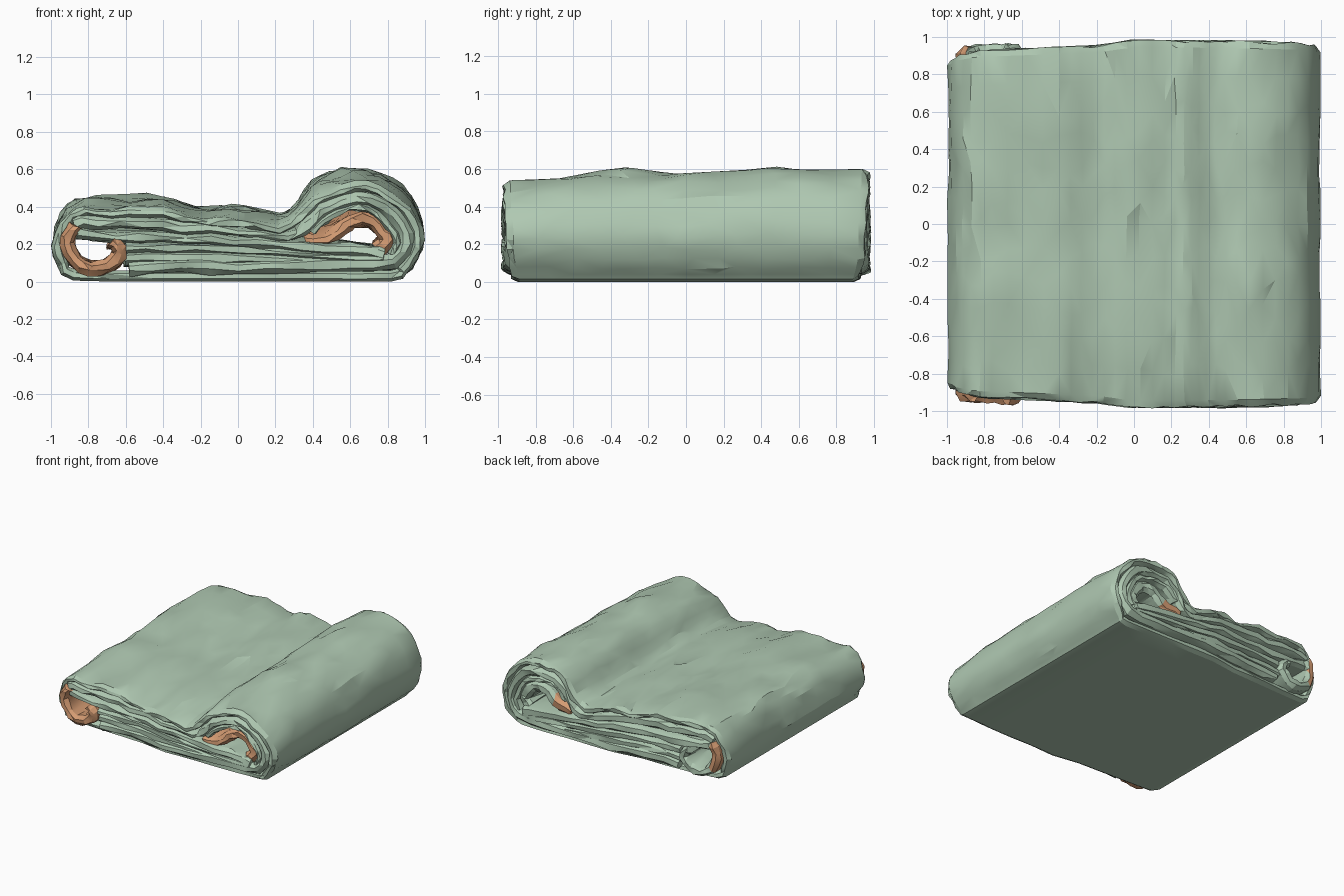
import bpy, bmesh, random
from mathutils import Vector, noise

if "Cube" in bpy.data.objects:
    bpy.data.objects.remove(bpy.data.objects["Cube"])

random.seed(4)


def material(name, rgb):
    m = bpy.data.materials.new(name)
    m.diffuse_color = (*rgb, 1)
    m.use_nodes = True
    m.node_tree.nodes["Principled BSDF"].inputs["Base Color"].default_value = m.diffuse_color
    return m


GREEN = material("sage green cloth", (0.43, 0.58, 0.445))
ORANGE = material("orange lining", (0.66, 0.33, 0.17))


def lerp_table(table, v):
    for (a, fa), (b, fb) in zip(table, table[1:]):
        if v <= b:
            return fa + (fb - fa) * max(0, (v - a) / (b - a))
    return table[-1][1]


# how high the bundle stands along its depth
HEIGHT = [(-0.98, 0.84), (-0.85, 0.88), (-0.33, 0.965), (-0.08, 0.935), (0.6, 1.0), (0.98, 0.96)]
# how far the cloth reaches in depth across the width
REACH = [(-1, 0.875), (-0.95, 0.905), (-0.85, 0.925), (-0.2, 0.95), (0, 0.98),
         (0.5, 0.975), (0.92, 0.965), (1, 0.95)]


def spline(pts, closed, sub):
    n, out = len(pts), []
    def get(i):
        return Vector(pts[i % n]) if closed else Vector(pts[max(0, min(n - 1, i))])
    for i in range(n if closed else n - 1):
        a, b, c, d = (get(i + k) for k in (-1, 0, 1, 2))
        for s in range(sub):
            t = s / sub
            out.append(0.5 * (2 * b + (c - a) * t + (2 * a - 5 * b + 4 * c - d) * t * t
                              + (3 * b - a - 3 * c + d) * t ** 3))
    if not closed:
        out.append(get(n - 1))
    return out


def wrinkle(x, y, z):
    """Shared drape, so neighbouring layers move together."""
    w = max(0.0, min(1.0, (z - 0.12) / 0.2))
    k = 1 + (lerp_table(HEIGHT, y) - 1) * w
    n = noise.noise(Vector((x * 4.2 + y, y * 2.3, 3.1)))
    n += 0.6 * noise.noise(Vector((x * 8, y * 4, 8.7)))
    return z * k + 0.026 * w * n


def sheet(name, pts, thick, mats, closed=False, reach=0.0, jitter=0.009, sub=2, rows=12, rule=None):
    """Thick cloth ribbon following an x-z path and running front to back."""
    path = spline(pts, closed, sub)
    n = len(path)
    normals = []
    for i in range(n):
        a = path[(i - 1) % n] if closed else path[max(0, i - 1)]
        b = path[(i + 1) % n] if closed else path[min(n - 1, i + 1)]
        t = (b - a).normalized()
        normals.append(Vector((-t.y, t.x)))
    # closed path is the outer skin (clockwise), open path is the middle line
    sides = (0.0, -thick) if closed else (thick / 2, -thick / 2)
    ys = [-1, -0.965] + [-0.965 + 1.93 * (j + 1) / rows for j in range(rows)] + [1]
    bm = bmesh.new()
    grid = []
    for j, f in enumerate(ys):
        end = j in (0, len(ys) - 1)
        pair = []
        for off in sides:
            line = []
            for p, nr in zip(path, normals):
                o = off
                if end:  # rounded hem
                    mid = sum(sides) / 2
                    o = mid + (off - mid) * 0.45
                q = p + nr * o
                r = lerp_table(REACH, p.x) + reach
                if closed:
                    r -= 0.05 * max(0, 1 - p.y / 0.15)
                y = f * r + random.uniform(-1, 1) * (0.008 if end else 0.05 if 1 < j < rows else 0)
                floor = closed and p.y < 0.04
                amp = 0 if floor else jitter
                z = wrinkle(q.x, y, q.y) + random.uniform(-amp, amp)
                x = q.x + random.uniform(-amp, amp) * 0.7
                line.append(bm.verts.new((max(-1, min(1, x)), max(-1, min(1, y)), max(0, z))))
            pair.append(line)
        grid.append(pair)
    m = n if closed else n - 1
    for j in range(len(ys) - 1):
        for s in (0, 1):
            for i in range(m):
                k = (i + 1) % n
                bm.faces.new((grid[j][s][i], grid[j][s][k], grid[j + 1][s][k], grid[j + 1][s][i]))
        if not closed:
            for i in (0, n - 1):
                bm.faces.new((grid[j][0][i], grid[j][1][i], grid[j + 1][1][i], grid[j + 1][0][i]))
    for j in (0, -1):
        for i in range(m):
            k = (i + 1) % n
            bm.faces.new((grid[j][0][i], grid[j][0][k], grid[j][1][k], grid[j][1][i]))
    bmesh.ops.triangulate(bm, faces=bm.faces[:])
    bmesh.ops.recalc_face_normals(bm, faces=bm.faces[:])
    if rule:
        for f in bm.faces:
            f.material_index = int(rule(f.calc_center_median()))
    me = bpy.data.meshes.new(name)
    bm.to_mesh(me)
    bm.free()
    for mat in mats:
        me.materials.append(mat)
    ob = bpy.data.objects.new(name, me)
    bpy.context.collection.objects.link(ob)
    bpy.ops.object.select_all(action='DESELECT')
    ob.select_set(True)
    bpy.context.view_layer.objects.active = ob
    bpy.ops.object.shade_smooth_by_angle(angle=0.4)


# outer wrap: flat base, left fold, sagging top, raised right roll
sheet("outer_wrap", [
    (-0.88, 0.005), (-0.96, 0.08), (-0.995, 0.2), (-0.95, 0.36), (-0.87, 0.44), (-0.76, 0.46),
    (-0.58, 0.455), (-0.4, 0.46), (-0.28, 0.43), (-0.16, 0.395), (-0.04, 0.41), (0.1, 0.395),
    (0.22, 0.365), (0.31, 0.42), (0.39, 0.535), (0.49, 0.595), (0.62, 0.615), (0.76, 0.59),
    (0.88, 0.51), (0.96, 0.4), (0.995, 0.25), (0.96, 0.12), (0.9, 0.04), (0.82, 0.0),
    (0.4, 0.0), (0, 0.0), (-0.45, 0.0)], 0.06, [GREEN], closed=True)

# second layer nested inside the wrap
sheet("inner_wrap", [
    (-0.88, 0.345), (-0.75, 0.37), (-0.5, 0.36), (-0.3, 0.345), (0, 0.315), (0.2, 0.275),
    (0.33, 0.30), (0.41, 0.42), (0.5, 0.49), (0.63, 0.51), (0.78, 0.47), (0.87, 0.36),
    (0.905, 0.23), (0.83, 0.11), (0.6, 0.085), (0.3, 0.09), (0, 0.075), (-0.3, 0.085),
    (-0.58, 0.07)], 0.08, [GREEN])

# flat layers stacked in the middle
sheet("upper_middle_layer", [
    (-0.86, 0.29), (-0.65, 0.265), (-0.4, 0.265), (-0.15, 0.25), (0.1, 0.235), (0.35, 0.205),
    (0.6, 0.175), (0.78, 0.15)], 0.08, [GREEN], reach=0.005)
sheet("lower_middle_layer", [
    (-0.6, 0.19), (-0.35, 0.19), (-0.1, 0.185), (0.2, 0.165), (0.5, 0.135), (0.78, 0.125)],
    0.065, [GREEN])
sheet("bottom_layer", [
    (-0.61, 0.12), (-0.35, 0.135), (-0.1, 0.125), (0.15, 0.12), (0.4, 0.09)],
    0.07, [GREEN], reach=-0.01)
# cloth packed inside the right roll
sheet("roll_core", [
    (0.40, 0.33), (0.46, 0.40), (0.54, 0.45), (0.64, 0.455), (0.74, 0.42), (0.81, 0.34),
    (0.855, 0.23), (0.82, 0.15)], 0.055, [GREEN], reach=-0.01)

# orange lining curled inside both folds; turns green toward the back
sheet("left_lining", [
    (-0.87, 0.33), (-0.91, 0.26), (-0.9, 0.16), (-0.835, 0.085), (-0.74, 0.07), (-0.66, 0.11),
    (-0.63, 0.18), (-0.68, 0.225)], 0.075, [ORANGE, GREEN], reach=0.03,
    rule=lambda c: c.y > 0.6 and c.x > -0.885)
sheet("right_lining", [
    (0.36, 0.25), (0.47, 0.265), (0.55, 0.325), (0.61, 0.375), (0.71, 0.37), (0.77, 0.31),
    (0.80, 0.24), (0.75, 0.185)], 0.09, [ORANGE, GREEN], reach=-0.02,
    rule=lambda c: c.y > 0.6 and c.x > 0.52)
